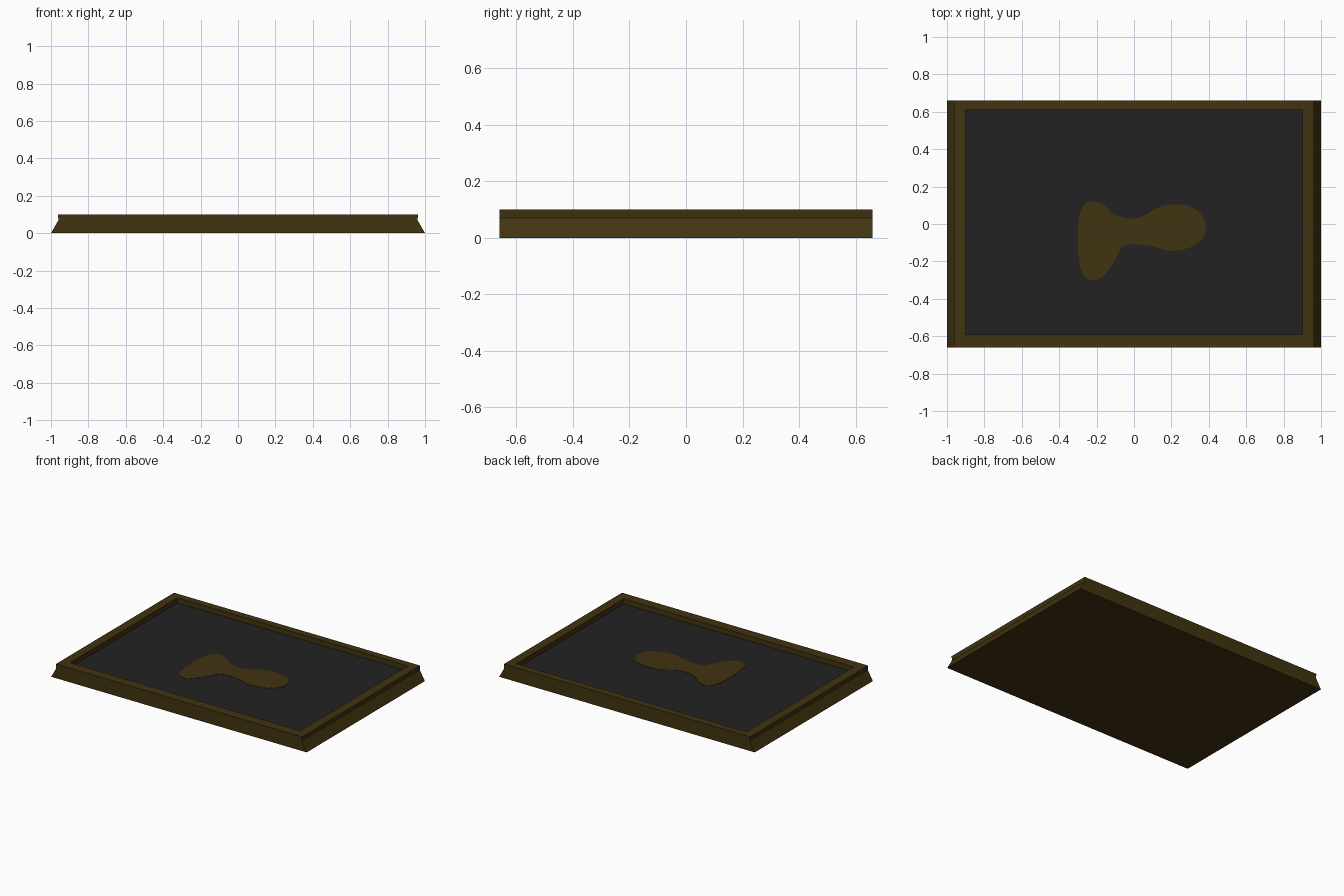
import bpy, bmesh
from mathutils import Vector

if "Cube" in bpy.data.objects:
    bpy.data.objects.remove(bpy.data.objects["Cube"])


def material(name, rgb):
    m = bpy.data.materials.new(name)
    m.diffuse_color = (*rgb, 1)
    m.use_nodes = True
    m.node_tree.nodes["Principled BSDF"].inputs["Base Color"].default_value = m.diffuse_color
    return m


brown = material("dark brown wood", (0.053, 0.033, 0.005))
dark = material("charcoal", (0.016, 0.016, 0.016))


def finish(name, bm, mat):
    bmesh.ops.recalc_face_normals(bm, faces=bm.faces)
    mesh = bpy.data.meshes.new(name)
    bm.to_mesh(mesh)
    bm.free()
    mesh.materials.append(mat)
    ob = bpy.data.objects.new(name, mesh)
    bpy.context.collection.objects.link(ob)
    return ob


def plate(name, outline, z0, z1, mat):
    """Flat prism from an xy outline."""
    bm = bmesh.new()
    face = bm.faces.new([bm.verts.new((x, y, z0)) for x, y in outline])
    ext = bmesh.ops.extrude_face_region(bm, geom=[face])
    top = [v for v in ext["geom"] if isinstance(v, bmesh.types.BMVert)]
    bmesh.ops.translate(bm, verts=top, vec=(0, 0, z1 - z0))
    return finish(name, bm, mat)


def rect(hx, y0, y1):
    return [(-hx, y0), (hx, y0), (hx, y1), (-hx, y1)]


def smooth_loop(pts, steps=4):
    """Closed Catmull-Rom curve through the points."""
    p = [Vector(q) for q in pts]
    n, out = len(p), []
    for i in range(n):
        a, b, c, d = p[i - 1], p[i], p[(i + 1) % n], p[(i + 2) % n]
        for k in range(steps):
            t = k / steps
            out.append(0.5 * (2 * b + (c - a) * t + (2 * a - 5 * b + 4 * c - d) * t ** 2
                              + (3 * b - a - 3 * c + d) * t ** 3))
    return out


FLOOR = 0.064

# Tray frame: stacked rectangles, sloped ends, upright rim and recess
rings = [(1.0, -0.66, 0.66, 0), (0.96, -0.66, 0.66, 0.07), (0.963, -0.66, 0.66, 0.1),
         (0.9, -0.59, 0.61, 0.1), (0.9, -0.59, 0.61, FLOOR - 0.004)]
bm = bmesh.new()
loops = [[bm.verts.new((x, y, z)) for x, y in rect(hx, y0, y1)] for hx, y0, y1, z in rings]
for lo, hi in zip(loops, loops[1:]):
    for i in range(4):
        j = (i + 1) % 4
        bm.faces.new((lo[i], lo[j], hi[j], hi[i]))
bm.faces.new(loops[0][::-1])
bm.faces.new(loops[-1])
finish("tray_frame", bm, brown)

# Dark recessed surface
plate("recessed_panel", rect(0.9, -0.59, 0.61), FLOOR - 0.003, FLOOR, dark)

# Brown patch in the middle of the panel
patch = [(-0.30, -0.08), (-0.295, 0.03), (-0.265, 0.105), (-0.22, 0.122), (-0.165, 0.102),
         (-0.10, 0.05), (-0.02, 0.03), (0.05, 0.042), (0.12, 0.085), (0.2, 0.105),
         (0.3, 0.095), (0.36, 0.05), (0.385, -0.02), (0.355, -0.09), (0.28, -0.132),
         (0.18, -0.143), (0.1, -0.12), (0, -0.108), (-0.065, -0.125), (-0.1, -0.19),
         (-0.165, -0.28), (-0.22, -0.30), (-0.27, -0.275), (-0.293, -0.2)]
plate("brown_patch", smooth_loop(patch), FLOOR, FLOOR + 0.002, brown)
